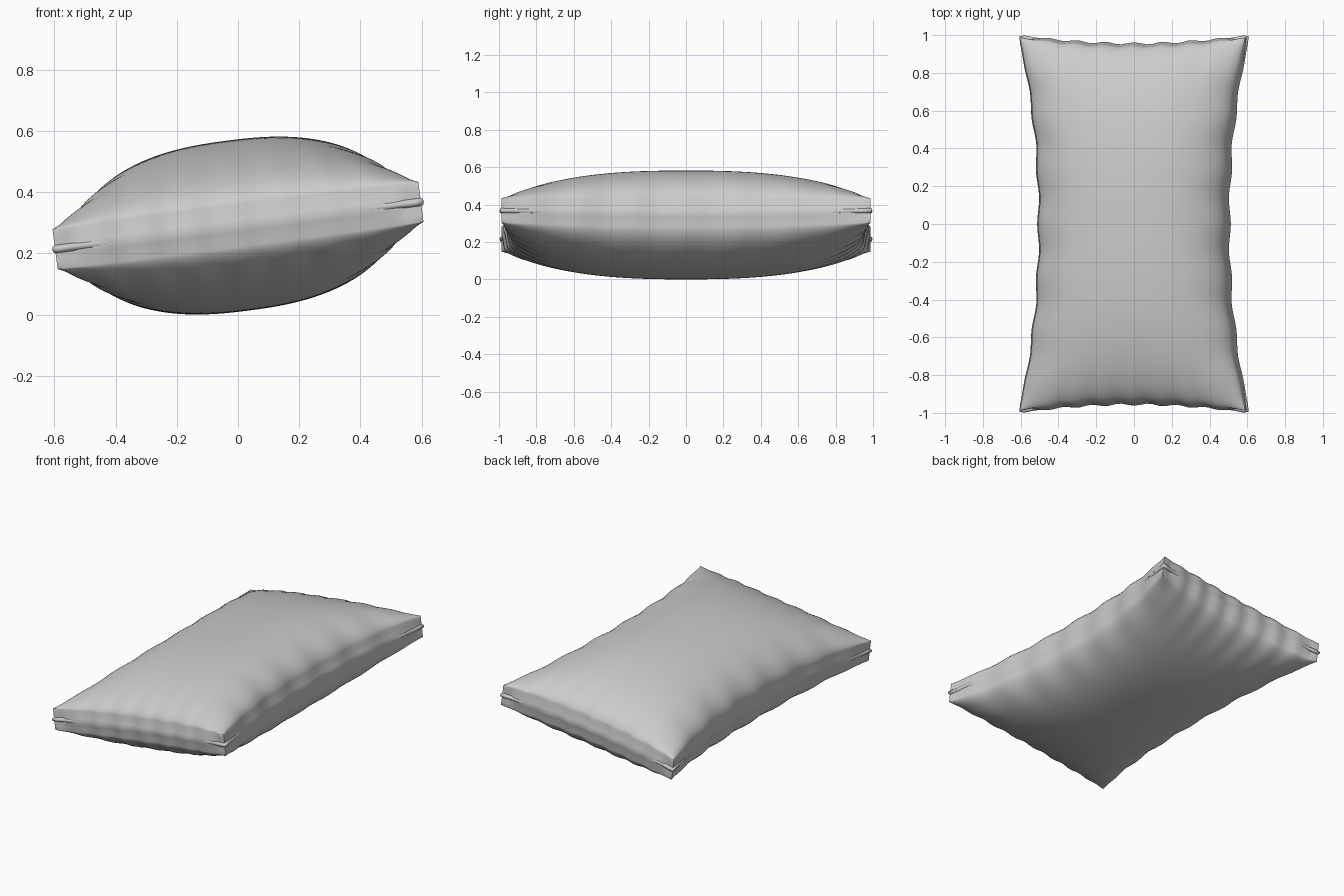
import bpy, bmesh, math

if "Cube" in bpy.data.objects:
    bpy.data.objects.remove(bpy.data.objects["Cube"])

TILT = -math.atan2(0.155, 1.2)
CENTRE_Z = 0.293
RIM = 0.066          # half height of the side band
PUFF = 0.214         # extra loft in the middle


def outline(u, v):
    """Map the unit square to the pinched pillow outline."""
    x = u * (0.497 + 0.106 * abs(v) ** 2.2)
    y = v * (0.942 + 0.045 * abs(u) ** 2)
    # gathered, wavy edges
    x += 0.006 * u * abs(u) ** 5 * math.cos(22 * v) * (1 - v ** 4)
    y += 0.006 * v * abs(v) ** 7 * math.cos(25 * u) * (1 - u ** 4)
    return x, y


def loft(u, v):
    """Height of the pillow surface above the seam plane."""
    fu = max(0.0, 1 - abs(u) ** 2.5) ** 0.58
    fv = max(0.0, 1 - abs(v) ** 2.5) ** 0.58
    crease = 0.008 * (abs(u) ** 6 * (1 - u ** 8) * math.cos(22 * v) * (1 - v ** 4)
                      + abs(v) ** 8 * (1 - v ** 8) * math.cos(25 * u) * (1 - u ** 4))
    return RIM + PUFF * fu * fv + crease


# Cushion: upper half shell with side band, mirrored about the seam
bm = bmesh.new()
bmesh.ops.create_grid(bm, x_segments=56, y_segments=84, size=1)
for p in bm.verts:
    u, v = (math.sin(c * math.pi / 2) for c in p.co.xy)
    p.co = (*outline(u, v), loft(u, v))
edges = [e for e in bm.edges if e.is_boundary]
for z, spread in ((0.045, 0.004), (0.02, -0.004), (0.0, -0.006)):
    geom = bmesh.ops.extrude_edge_only(bm, edges=edges)["geom"]
    for p in (g for g in geom if isinstance(g, bmesh.types.BMVert)):
        # mid-side fabric bulges over the seam, corners stay straight
        r = max(0.0, 1 - (abs(p.co.x) / 0.6) ** 8 * (abs(p.co.y) / 0.98) ** 8)
        if abs(p.co.x) / 0.5 > abs(p.co.y) / 0.92:
            p.co.x += math.copysign(spread * r, p.co.x)
        else:
            p.co.y += math.copysign(spread * r, p.co.y)
        p.co.z = z
    edges = [g for g in geom if isinstance(g, bmesh.types.BMEdge)]
bmesh.ops.recalc_face_normals(bm, faces=bm.faces)
if sum(f.normal.z for f in bm.faces) < 0:
    bmesh.ops.reverse_faces(bm, faces=bm.faces)
mesh = bpy.data.meshes.new("cushion")
bm.to_mesh(mesh)
bm.free()
cushion = bpy.data.objects.new("cushion", mesh)
bpy.context.collection.objects.link(cushion)
mirror = cushion.modifiers.new("lower_half", "MIRROR")
mirror.use_axis = (False, False, True)
mirror.merge_threshold = 0.0005

# Piping: round cord running along the seam
n = 60
ts = [-1 + 2 * i / n for i in range(n)]
loop = ([(t, -1) for t in ts] + [(1, t) for t in ts]
        + [(-t, 1) for t in ts] + [(-1, -t) for t in ts])
cord = bpy.data.curves.new("piping", "CURVE")
cord.dimensions = "3D"
cord.bevel_depth = 0.013
cord.bevel_resolution = 2
line = cord.splines.new("POLY")
line.points.add(len(loop) - 1)
for pt, (u, v) in zip(line.points, loop):
    pt.co = (*outline(u, v), 0, 1)
line.use_cyclic_u = True
piping = bpy.data.objects.new("piping", cord)
bpy.context.collection.objects.link(piping)

# Lay the pillow at its slight tilt, resting on the floor
for ob in (cushion, piping):
    ob.rotation_euler.y = TILT
    ob.location.z = CENTRE_Z

bpy.ops.object.select_all(action="DESELECT")
cushion.select_set(True)
bpy.context.view_layer.objects.active = cushion
bpy.ops.object.shade_smooth_by_angle(angle=math.radians(60))

# Drop so the lowest point touches z = 0
low = min(-p.co.x * math.sin(TILT) - abs(p.co.z) * math.cos(TILT) for p in mesh.vertices)
for ob in (cushion, piping):
    ob.location.z = -low
